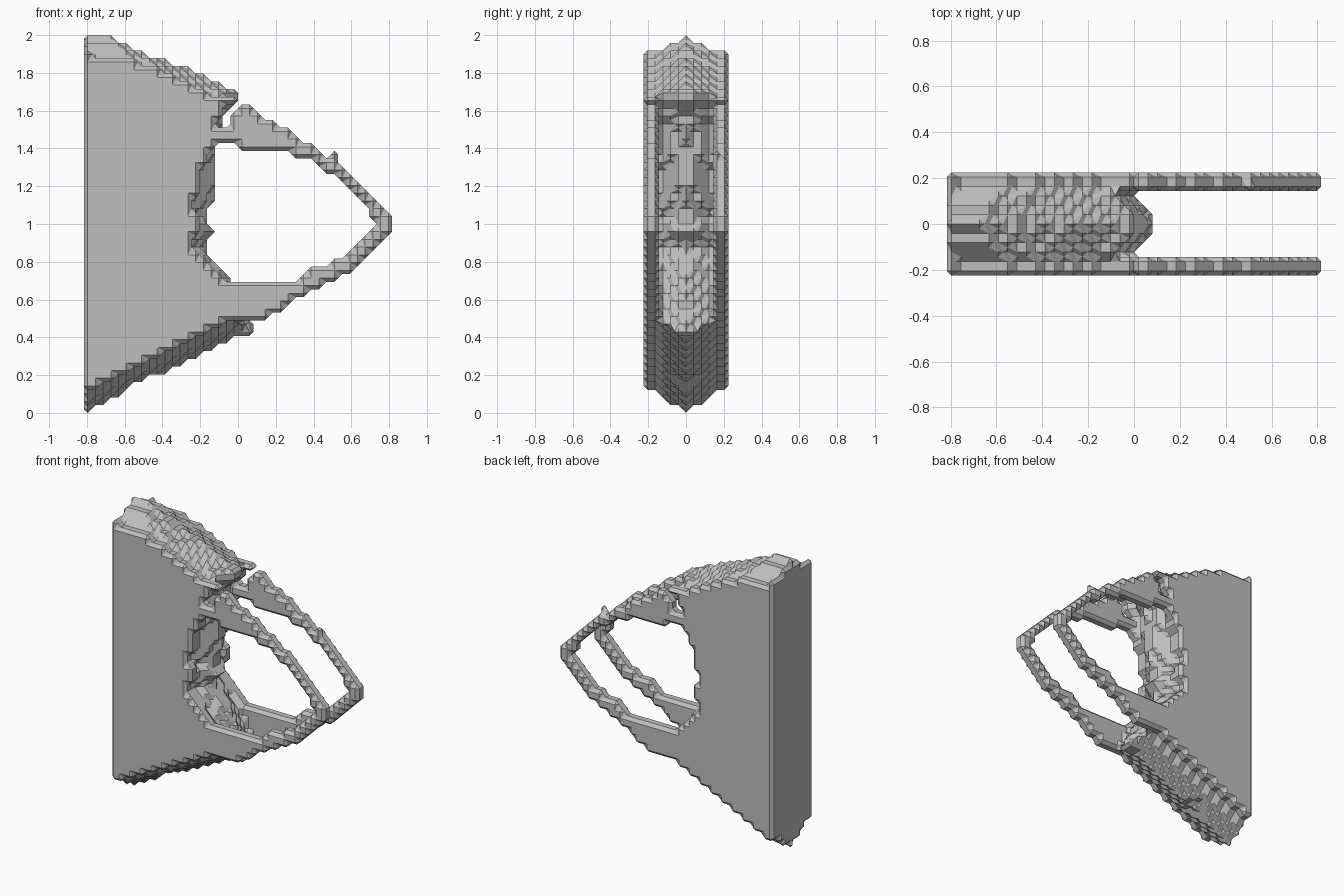
import bpy, bmesh
from itertools import product

if "Cube" in bpy.data.objects:
    bpy.data.objects.remove(bpy.data.objects["Cube"])

H = 2.0 / 49            # cell size
NX, NY, NZ = 40, 11, 49


def lerp(t, pts):
    """Piecewise linear curve through (t, value) points."""
    if t <= pts[0][0]:
        return pts[0][1]
    for (a, u), (b, v) in zip(pts, pts[1:]):
        if t <= b:
            return u + (v - u) * (t - a) / (b - a)
    return pts[-1][1]


# Ridge (y = 0) and side outlines, as heights along x
RIDGE_TOP = [(-.81, 1.995), (-.65, 1.985), (-.6, 1.95), (-.4, 1.87), (-.2, 1.8), (-.1, 1.75), (0, 1.69), (.07, 1.64)]
RIDGE_LOW = [(-.81, 0), (-.7, .06), (-.5, .18), (-.3, .25), (-.1, .36), (0, .41), (.07, .41)]
SIDE_TOP = [(-.81, 1.9), (-.6, 1.89), (-.4, 1.81), (-.2, 1.7), (-.08, 1.66), (0, 1.67), (.1, 1.58),
            (.3, 1.48), (.5, 1.34), (.62, 1.24), (.76, 1.1), (.81, 1.04)]
SIDE_LOW = [(-.8, .11), (-.6, .2), (-.4, .31), (-.2, .4), (-.07, .48), (.08, .48), (.2, .53), (.3, .6),
            (.5, .69), (.6, .74), (.7, .82), (.78, .92), (.81, .96)]
# Large window: top and bottom along x, left edge along z
WIN_TOP = [(-.04, 1.43), (.03, 1.4), (.2, 1.4), (.35, 1.35), (.45, 1.29), (.55, 1.22), (.65, 1.12), (.73, 1.02)]
WIN_LOW = [(.3, .7), (.35, .74), (.5, .8), (.6, .85), (.68, .93), (.73, 1.02)]
WIN_LEFT = [(.7, -.06), (.88, -.24), (.92, -.24), (.97, -.2), (1.03, -.2), (1.08, -.24), (1.13, -.23),
            (1.2, -.2), (1.33, -.18), (1.43, -.09)]
# Forward reach of the core between the two arms, along z
CORE = [(.41, .08), (.48, .06), (.55, .02), (.7, -.05), (.88, -.18), (.97, -.13), (1.05, -.18), (1.12, -.14),
        (1.3, -.13), (1.42, -.1), (1.5, -.1), (1.6, -.06), (1.65, -.01), (1.7, .03)]


def solid(x, y, z):
    a = abs(y)
    f = min(1, a / .2)
    if a < .14:                                   # core with a peaked top and bottom
        top = lerp(x, RIDGE_TOP) * (1 - f) + lerp(x, SIDE_TOP) * f
        low = lerp(x, RIDGE_LOW) * (1 - f) + lerp(x, SIDE_LOW) * f
        return low < z < top and x < lerp(z, CORE) - 4 * a * a
    if y > 0 and a < .18 and abs(x - .5) < .03 and abs(z - 1.36) < .03:
        return True                               # small knob on the rear arm
    if not lerp(x, SIDE_LOW) < z < lerp(x, SIDE_TOP):
        return False
    if x < .73 and lerp(x, WIN_LOW) < z < lerp(x, WIN_TOP) and x > lerp(z, WIN_LEFT):
        return False                              # large window
    slot = 1.49 < z < 1.65 and abs(x + .055 - (z - 1.575) * .7) < .035
    return not slot                               # small slanted slot


def centre(i, j, k):
    return ((i + .5 - NX / 2) * H, (j + .5 - NY / 2) * H, (k + .5) * H)


filled = {c for c in product(range(NX), range(NY), range(NZ)) if solid(*centre(*c))}

# Chamfered skin: cut every cell at edge midpoints and link the cuts into loops
FACES = [((0, 0, 0), (0, 1, 0), (1, 1, 0), (1, 0, 0)), ((0, 0, 1), (1, 0, 1), (1, 1, 1), (0, 1, 1)),
         ((0, 0, 0), (1, 0, 0), (1, 0, 1), (0, 0, 1)), ((0, 1, 0), (0, 1, 1), (1, 1, 1), (1, 1, 0)),
         ((0, 0, 0), (0, 0, 1), (0, 1, 1), (0, 1, 0)), ((1, 0, 0), (1, 1, 0), (1, 1, 1), (1, 0, 1))]
bm = bmesh.new()
verts = {}


def cut_vert(p, q):
    key = tuple(u + v for u, v in zip(p, q))
    if key not in verts:
        verts[key] = bm.verts.new(centre(*(n / 2 for n in key)))
    return verts[key]


for i, j, k in product(range(-1, NX), range(-1, NY), range(-1, NZ)):
    link = {}
    for face in FACES:
        ring = [(i + a, j + b, k + c) for a, b, c in face]
        inside = [p in filled for p in ring]
        for n in range(4):
            if inside[n] and not inside[n - 1]:
                m = n
                while inside[(m + 1) % 4]:
                    m += 1
                start = cut_vert(ring[n - 1], ring[n])
                link[start] = cut_vert(ring[m % 4], ring[(m + 1) % 4])
    while link:
        start, v = link.popitem()
        loop = [start]
        while v != start:
            loop.append(v)
            v = link.pop(v)
        if len(loop) > 2 and not bm.faces.get(loop):
            bm.faces.new(loop)

# Merge coplanar faces into clean flat facets
bmesh.ops.recalc_face_normals(bm, faces=bm.faces)
bmesh.ops.triangulate(bm, faces=bm.faces)
bmesh.ops.dissolve_limit(bm, angle_limit=.01, verts=bm.verts, edges=bm.edges)

mesh = bpy.data.meshes.new("forked_bracket")
bm.to_mesh(mesh)
bm.free()
grey = bpy.data.materials.new("plain_grey")
grey.diffuse_color = (.52, .52, .52, 1)
grey.use_nodes = True
grey.node_tree.nodes["Principled BSDF"].inputs["Base Color"].default_value = grey.diffuse_color
mesh.materials.append(grey)
bracket = bpy.data.objects.new("forked_bracket", mesh)
bpy.context.collection.objects.link(bracket)
